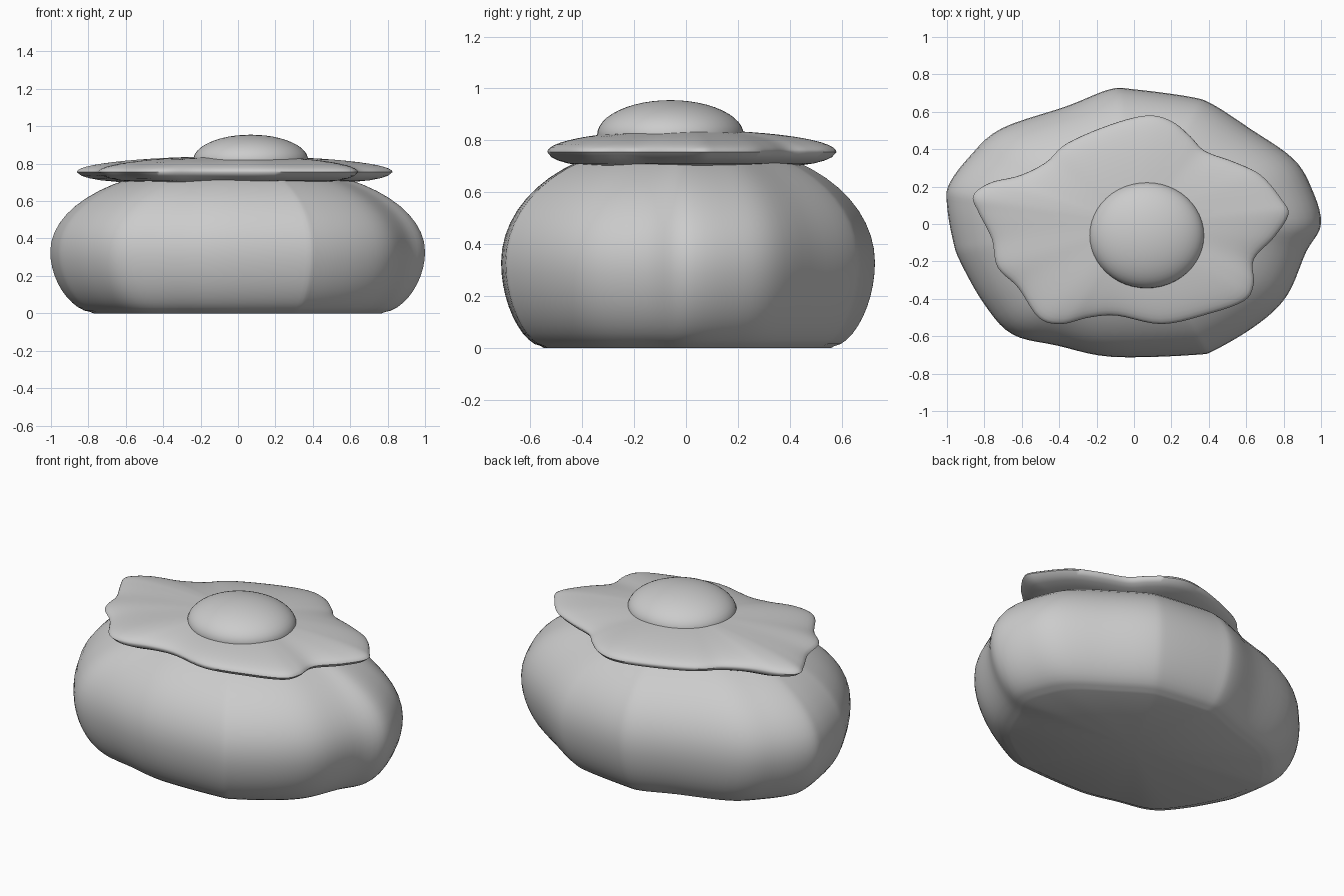
import bpy, bmesh, math
from mathutils import Vector

if "Cube" in bpy.data.objects:
    bpy.data.objects.remove(bpy.data.objects["Cube"])

grey = bpy.data.materials.new("plain grey")
grey.diffuse_color = (0.6, 0.6, 0.6, 1)
grey.use_nodes = True
grey.node_tree.nodes["Principled BSDF"].inputs["Base Color"].default_value = grey.diffuse_color


def finish(name, bm, angle):
    bmesh.ops.recalc_face_normals(bm, faces=bm.faces)
    mesh = bpy.data.meshes.new(name)
    bm.to_mesh(mesh)
    bm.free()
    mesh.materials.append(grey)
    ob = bpy.data.objects.new(name, mesh)
    bpy.context.collection.objects.link(ob)
    bpy.ops.object.select_all(action='DESELECT')
    ob.select_set(True)
    bpy.context.view_layer.objects.active = ob
    bpy.ops.object.shade_smooth_by_angle(angle=math.radians(angle))
    return ob


def smooth_loop(points, steps=5):
    """Closed Catmull-Rom curve through the outline points."""
    p = [Vector(q) for q in points]
    n = len(p)
    out = []
    for i in range(n):
        a, b, c, d = p[i - 1], p[i], p[(i + 1) % n], p[(i + 2) % n]
        for s in range(steps):
            t = s / steps
            out.append(0.5 * (2 * b + (c - a) * t + (2 * a - 5 * b + 4 * c - d) * t * t
                              + (3 * b - a - 3 * c + d) * t ** 3))
    return out


def loft(name, outline, profile, angle):
    """Stack scaled copies of an outline; profile holds (scale, height)."""
    bm = bmesh.new()
    loop = smooth_loop(outline)
    n = len(loop)
    rings = [[bm.verts.new((q.x * s, q.y * s, z)) for q in loop] for s, z in profile]
    for lo, hi in zip(rings, rings[1:]):
        for i in range(n):
            j = (i + 1) % n
            bm.faces.new((lo[i], lo[j], hi[j], hi[i]))
    for ring, z in ((rings[0], profile[0][1]), (rings[-1], profile[-1][1])):
        mid = bm.verts.new((0, 0, z))
        for i in range(n):
            bm.faces.new((ring[i], ring[(i + 1) % n], mid))
    return finish(name, bm, angle)


# Bun: lumpy oval with a flat base and bulging sides
bun_outline = [
    (1, 0), (.95, .19), (.85, .35), (.62, .51), (.42, .64), (.3, .68), (0, .72),
    (-.13, .72), (-.36, .63), (-.71, .51), (-.88, .36), (-.99, .21), (-1, .1),
    (-.97, -.08), (-.93, -.2), (-.8, -.43), (-.65, -.59), (-.41, -.65),
    (-.12, -.71), (.32, -.7), (.44, -.67), (.67, -.53), (.82, -.38), (.92, -.15)]
bun_profile = [(.77, 0), (.785, .007)]
for k in range(1, 11):      # lower bulge
    t = k / 10
    bun_profile.append((.785 + .215 * math.sin(t * math.pi / 2),
                        .007 + .323 * (1 - math.cos(t * math.pi / 2)) ** .85))
for k in range(1, 15):      # upper shoulder
    a = k / 14 * math.pi / 2
    bun_profile.append((.03 + .97 * math.cos(a) ** .9, .33 + .46 * math.sin(a)))
loft("bun", bun_outline, bun_profile, 35)

# Egg white: thin wavy sheet with a rounded rim
white_outline = [
    (.825, .05), (.79, .13), (.68, .26), (.54, .33), (.38, .39), (.3, .47),
    (.2, .55), (.07, .58), (-.13, .53), (-.36, .43), (-.47, .33), (-.61, .26),
    (-.77, .22), (-.86, .15), (-.83, .06), (-.76, -.08), (-.73, -.23),
    (-.62, -.34), (-.51, -.5), (-.39, -.535), (-.24, -.5), (-.09, -.49),
    (.15, -.535), (.4, -.48), (.59, -.41), (.64, -.32), (.64, -.19), (.75, -.07)]
white_profile = [(.3, .7), (.6, .7), (.75, .703), (.85, .711), (.92, .722), (.97, .735)]
for k in range(15):
    a = k / 14 * math.pi / 2
    white_profile.append((max(math.cos(a), .03), .755 + .085 * math.sin(a)))
loft("egg_white", white_outline, white_profile, 60)

# Yolk: flattened dome sunk into the white
bm = bmesh.new()
bmesh.ops.create_uvsphere(bm, u_segments=48, v_segments=24, radius=1)
for v in bm.verts:
    v.co = (.068 + v.co.x * .307, -.06 + v.co.y * .283, .82 + v.co.z * .135)
    v.co.z = max(v.co.z, .76)
finish("yolk", bm, 60)
